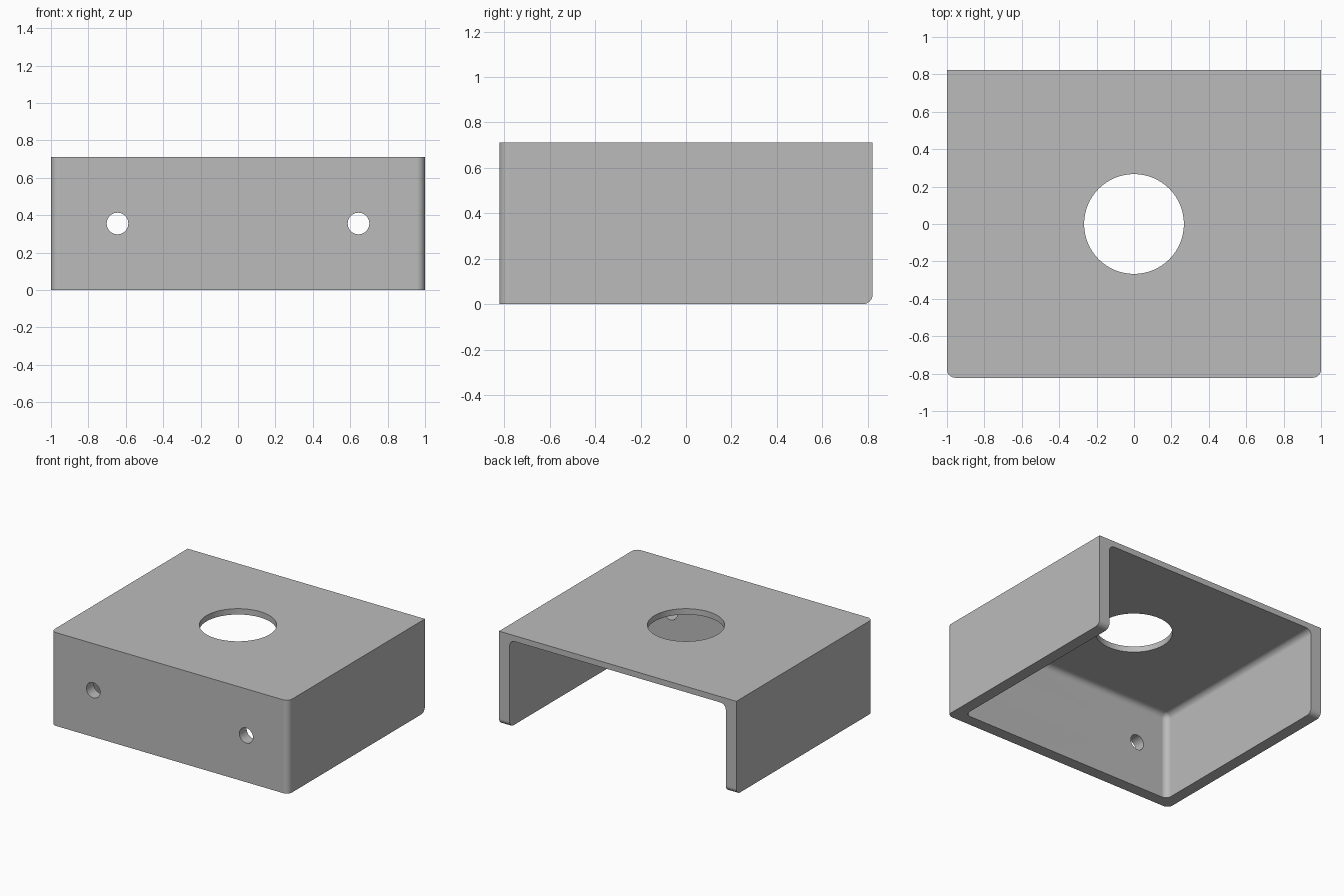
import bpy
import bmesh
import math
from mathutils import Matrix

cube = bpy.data.objects.get("Cube")
if cube:
    bpy.data.objects.remove(cube, do_unlink=True)

U = 2 / 45                      # one module of the part
W, D, H = 45 * U, 37 * U, 16 * U
WALL, ROOF, FILLET = 2 * U, U, U

grey = bpy.data.materials.new("plain grey")
grey.use_nodes = True
grey.diffuse_color = (0.5, 0.5, 0.5, 1)
grey.node_tree.nodes["Principled BSDF"].inputs["Base Color"].default_value = (0.5, 0.5, 0.5, 1)


def make_object(name, bm):
    bmesh.ops.recalc_face_normals(bm, faces=bm.faces)
    mesh = bpy.data.meshes.new(name)
    bm.to_mesh(mesh)
    bm.free()
    mesh.materials.append(grey)
    obj = bpy.data.objects.new(name, mesh)
    bpy.context.collection.objects.link(obj)
    return obj


def rounded_box(name, low, high, rounded):
    """Box between two corners; edges whose midpoint passes the rule are filleted."""
    bm = bmesh.new()
    bmesh.ops.create_cube(bm, size=1)
    # The rule sees the signs of the edge midpoint: -1, 0 or 1 per axis
    edges = [e for e in bm.edges
             if rounded(*[round(a + b) for a, b in zip(e.verts[0].co, e.verts[1].co)])]
    for v in bm.verts:
        v.co = [lo + (c + 0.5) * (hi - lo) for c, lo, hi in zip(v.co, low, high)]
    bmesh.ops.bevel(bm, geom=edges, offset=FILLET, offset_type='OFFSET',
                    segments=8, profile=0.5, affect='EDGES', clamp_overlap=True)
    return make_object(name, bm)


def drill(name, radius, depth, centre, sides, turn=0):
    bm = bmesh.new()
    bmesh.ops.create_cone(bm, cap_ends=True, segments=sides, radius1=radius,
                          radius2=radius, depth=depth,
                          matrix=Matrix.Translation(centre) @ Matrix.Rotation(turn, 4, 'X'))
    return make_object(name, bm)


# Outer body: rounded front corners and rounded rear foot of the side walls
cover = rounded_box("cover", (-W / 2, -D / 2, 0), (W / 2, D / 2, H),
                    lambda x, y, z: (z == 0 and y < 0) or (x == 0 and y > 0 and z < 0))

# Inner space, open to the back and the bottom, with rounded inside corners
cavity = rounded_box("cavity_cutter", (-W / 2 + WALL, -D / 2 + WALL, -0.3),
                     (W / 2 - WALL, D / 2 + 0.3, H - ROOF),
                     lambda x, y, z: (z == 0 and y < 0) or (y == 0 and z > 0)
                     or (x == 0 and y < 0 and z > 0))

# Large roof opening and two screw holes in the front wall
cutters = [cavity, drill("roof_hole_cutter", 6 * U, 0.3, (0, 0, H), 96)]
for side in (-1, 1):
    cutters.append(drill("screw_hole_cutter", 1.3 * U, 0.4,
                         (side * 14.5 * U, -D / 2, H / 2), 40, math.pi / 2))

bpy.ops.object.select_all(action='DESELECT')
bpy.context.view_layer.objects.active = cover
cover.select_set(True)
for cutter in cutters:
    cut = cover.modifiers.new("cut", 'BOOLEAN')
    cut.operation = 'DIFFERENCE'
    cut.solver = 'EXACT'
    cut.object = cutter
    bpy.ops.object.modifier_apply(modifier=cut.name)
    bpy.data.objects.remove(cutter, do_unlink=True)

# Smooth fillets, flat walls
bpy.ops.object.shade_smooth_by_angle(angle=math.radians(30))
weighted = cover.modifiers.new("flat walls", 'WEIGHTED_NORMAL')
weighted.keep_sharp = True
